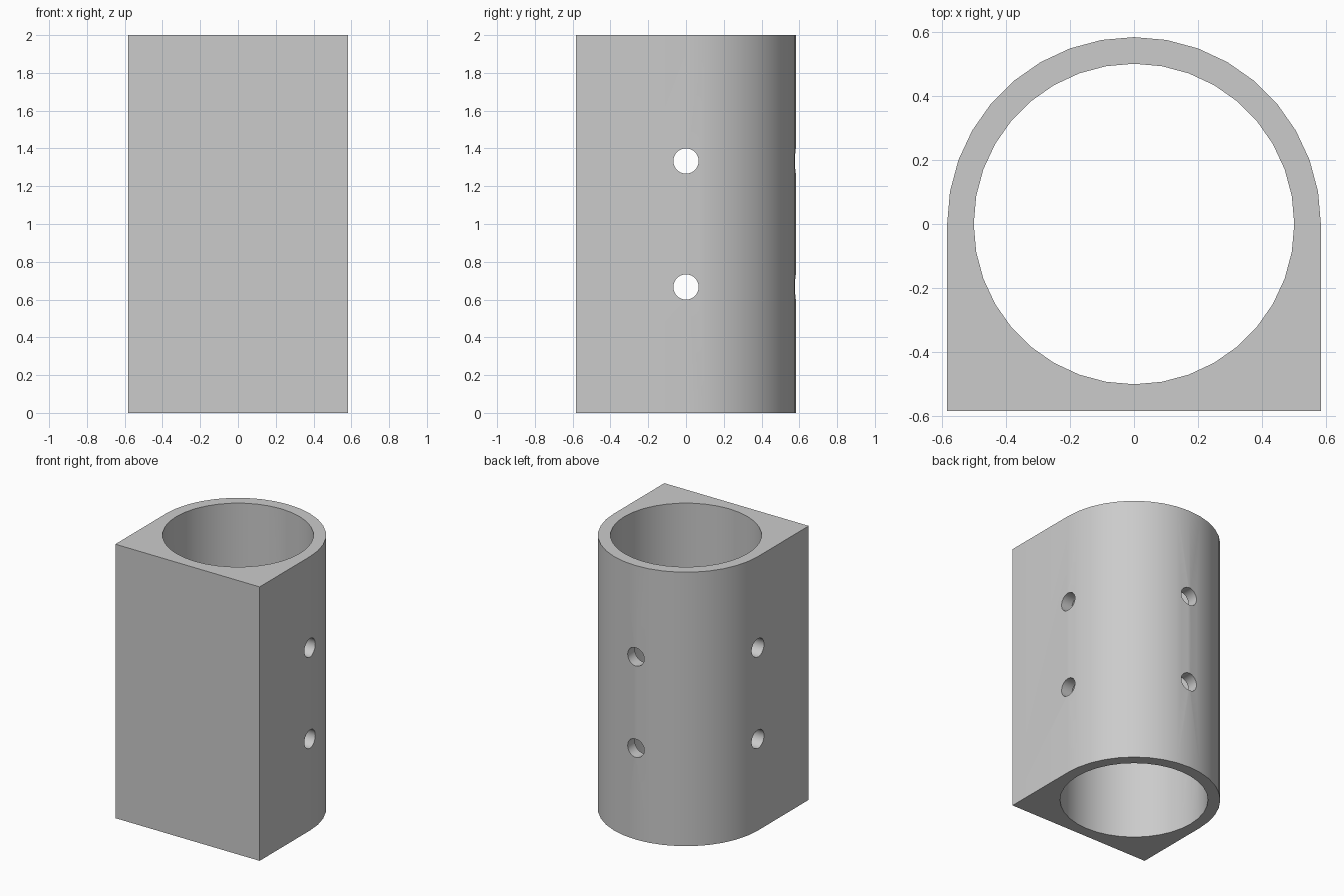
import bpy
import bmesh
from math import radians, sin, cos, pi

cube = bpy.data.objects.get("Cube")
if cube:
    bpy.data.objects.remove(cube, do_unlink=True)

HEIGHT = 2.0
OUTER = 0.583
BORE = 0.5
HOLE = 0.067
SEGMENTS = 36

grey = bpy.data.materials.new("light grey")
grey.use_nodes = True
colour = (0.6, 0.6, 0.6, 1)
grey.diffuse_color = colour
grey.node_tree.nodes["Principled BSDF"].inputs["Base Color"].default_value = colour


def cylinder(name, radius, length, location, rotation=(0, 0, 0)):
    bpy.ops.mesh.primitive_cylinder_add(vertices=SEGMENTS, radius=radius, depth=length,
                                        location=location, rotation=rotation)
    obj = bpy.context.object
    obj.name = name
    obj.hide_render = True
    return obj


# Housing: square front with a half-round back, extruded upwards
outline = [(-OUTER, -OUTER), (OUTER, -OUTER)]
half = SEGMENTS // 2
outline += [(OUTER * cos(pi * i / half), OUTER * sin(pi * i / half)) for i in range(half + 1)]
bm = bmesh.new()
base = bm.faces.new([bm.verts.new((x, y, 0)) for x, y in outline])
top = bmesh.ops.extrude_face_region(bm, geom=[base])
bmesh.ops.translate(bm, vec=(0, 0, HEIGHT),
                    verts=[v for v in top["geom"] if isinstance(v, bmesh.types.BMVert)])
bmesh.ops.recalc_face_normals(bm, faces=bm.faces)
mesh = bpy.data.meshes.new("housing")
bm.to_mesh(mesh)
bm.free()
mesh.materials.append(grey)
housing = bpy.data.objects.new("housing", mesh)
bpy.context.collection.objects.link(housing)

# Main bore, plus two levels of screw holes through the sides and the back wall
cutters = [cylinder("bore_cutter", BORE, HEIGHT * 1.2, (0, 0, HEIGHT / 2), (0, 0, radians(90)))]
for z in (HEIGHT / 3, HEIGHT * 2 / 3):
    cutters.append(cylinder("side_hole_cutter", HOLE, OUTER * 3, (0, 0, z), (0, pi / 2, 0)))
    cutters.append(cylinder("back_hole_cutter", HOLE, 0.6, (0, 0.5, z), (pi / 2, 0, 0)))

bpy.ops.object.select_all(action="DESELECT")
housing.select_set(True)
bpy.context.view_layer.objects.active = housing
for cutter in cutters:
    cut = housing.modifiers.new(cutter.name, "BOOLEAN")
    cut.operation = "DIFFERENCE"
    cut.solver = "EXACT"
    cut.object = cutter
    bpy.ops.object.modifier_apply(modifier=cut.name)
for cutter in cutters:
    bpy.data.objects.remove(cutter, do_unlink=True)

bpy.ops.object.shade_smooth_by_angle(angle=radians(30))
